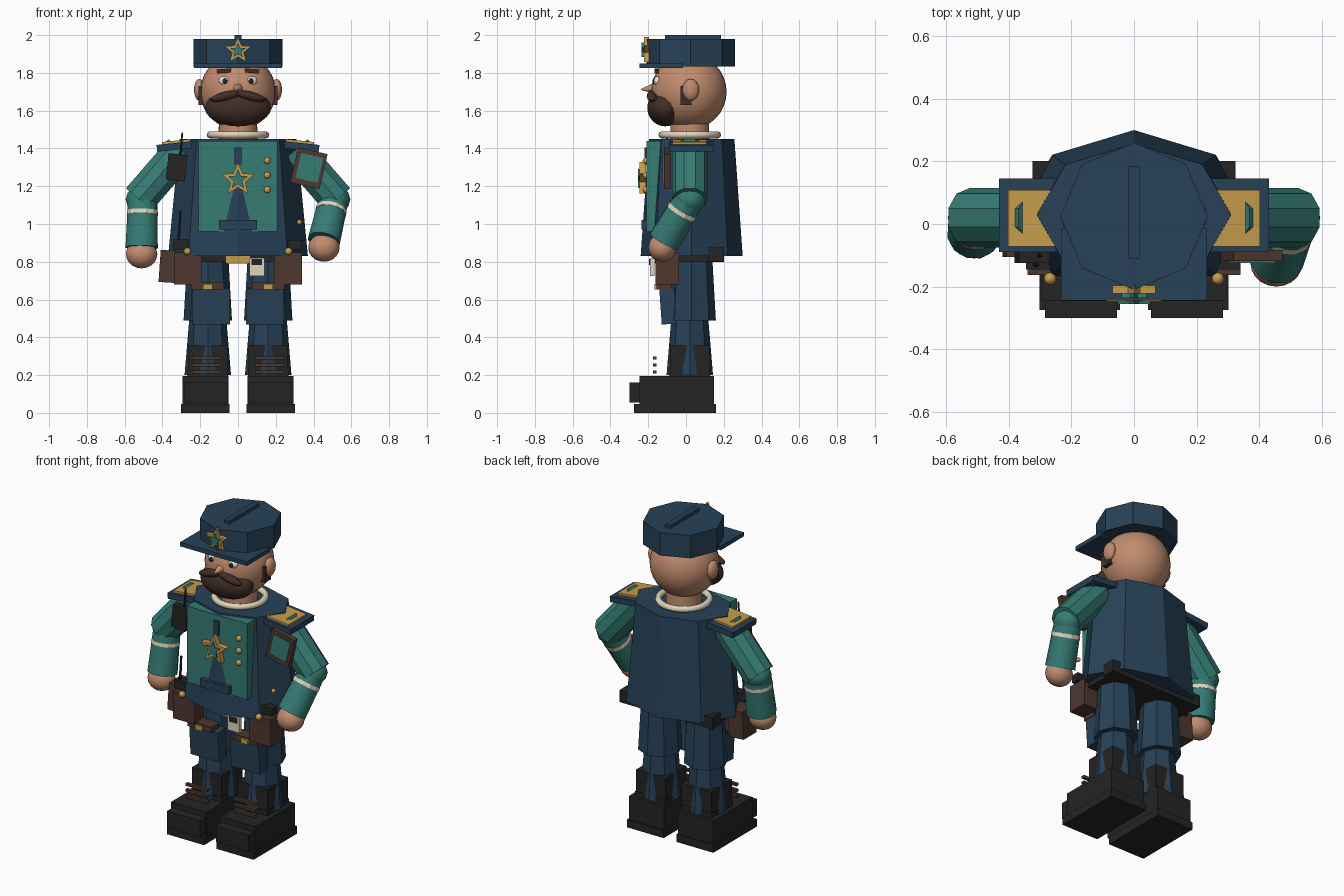
import bpy, bmesh, math
from mathutils import Matrix, Vector, Euler

if "Cube" in bpy.data.objects:
    bpy.data.objects.remove(bpy.data.objects["Cube"], do_unlink=True)


def material(name, r, g, b):
    m = bpy.data.materials.new(name)
    m.use_nodes = True
    m.diffuse_color = (r, g, b, 1)
    m.node_tree.nodes["Principled BSDF"].inputs["Base Color"].default_value = (r, g, b, 1)
    return m


NAVY = material("navy cloth", .02, .053, .095)
TEAL = material("teal cloth", .036, .2, .175)
GOLD = material("gold", .56, .33, .07)
SKIN = material("skin", .53, .26, .155)
BLACK = material("black leather", .018, .018, .018)
BROWN = material("brown leather", .075, .038, .028)
HAIR = material("dark brown hair", .052, .027, .02)
CREAM = material("cream", .75, .67, .5)
WHITE = material("eye white", .85, .82, .76)


def finish(name, bm, mat, smooth=None):
    bmesh.ops.recalc_face_normals(bm, faces=bm.faces)
    me = bpy.data.meshes.new(name)
    bm.to_mesh(me)
    bm.free()
    me.materials.append(mat)
    ob = bpy.data.objects.new(name, me)
    bpy.context.collection.objects.link(ob)
    if smooth:
        bpy.ops.object.select_all(action='DESELECT')
        ob.select_set(True)
        bpy.context.view_layer.objects.active = ob
        bpy.ops.object.shade_smooth_by_angle(angle=math.radians(smooth))
    return ob


def box(name, centre, size, mat, tilt=(0, 0, 0)):
    bm = bmesh.new()
    rot = Euler([math.radians(a) for a in tilt]).to_matrix().to_4x4()
    bmesh.ops.create_cube(bm, size=1, matrix=Matrix.Translation(centre) @ rot @ Matrix.Diagonal((*size, 1)))
    return finish(name, bm, mat)


def ball(name, centre, radii, mat, tilt=0, seg=24):
    bm = bmesh.new()
    rot = Matrix.Rotation(math.radians(tilt), 4, 'Y')
    bmesh.ops.create_uvsphere(bm, u_segments=seg, v_segments=seg // 2, radius=1,
                              matrix=Matrix.Translation(centre) @ rot @ Matrix.Diagonal((*radii, 1)))
    return finish(name, bm, mat, 40)


def tube(name, start, end, r0, r1, mat, seg=8, depth=1, smooth=None):
    # Tapered cylinder between two points; depth squashes its local y
    a, b = Vector(start), Vector(end)
    d = b - a
    turn = Vector((0, 0, 1)).rotation_difference(d).to_matrix().to_4x4()
    bm = bmesh.new()
    bmesh.ops.create_cone(bm, cap_ends=True, segments=seg, radius1=r0, radius2=r1, depth=d.length,
                          matrix=Matrix.Translation((a + b) / 2) @ turn @ Matrix.Diagonal((1, depth, 1, 1)))
    return finish(name, bm, mat, smooth)


def star(name, z, y, radius, thick, mat):
    # Five-pointed plate facing the front
    bm = bmesh.new()
    ring = []
    for i in range(10):
        r = radius if i % 2 == 0 else radius * .45
        a = math.radians(90 + 36 * i)
        ring.append(bm.verts.new((r * math.cos(a), y, z + r * math.sin(a))))
    face = bm.faces.new(ring)
    out = bmesh.ops.extrude_face_region(bm, geom=[face])
    bmesh.ops.translate(bm, vec=(0, thick, 0), verts=[v for v in out["geom"] if isinstance(v, bmesh.types.BMVert)])
    return finish(name, bm, mat)


def torus(name, centre, big, small, mat, seg=28, sides=8):
    bm = bmesh.new()
    rings = []
    for i in range(seg):
        a = math.tau * i / seg
        ring = []
        for j in range(sides):
            b = math.tau * j / sides
            r = big + small * math.cos(b)
            ring.append(bm.verts.new(Vector(centre) + Vector((r * math.cos(a), r * math.sin(a), small * math.sin(b)))))
        rings.append(ring)
    for i in range(seg):
        p, q = rings[i], rings[(i + 1) % seg]
        for j in range(sides):
            k = (j + 1) % sides
            bm.faces.new((p[j], q[j], q[k], p[k]))
    return finish(name, bm, mat, 60)


# Torso, chest panel and belt
tube("torso", (0, .03, .83), (0, .03, 1.45), .37, .31, NAVY, depth=.73)
box("chest_panel", (0, -.168, 1.2), (.42, .08, .48), TEAL)
box("panel_tab_upper", (0, -.21, 1.36), (.035, .02, .09), NAVY)
box("panel_tab_lower", (0, -.215, .995), (.2, .04, .05), NAVY)
for i in range(3):
    ball("chest_button", (.155, -.212, 1.335 - .077 * i), (.018, .018, .018), GOLD, seg=12)
star("chest_star", 1.235, -.247, .092, .035, GOLD)
star("chest_star_centre", 1.235, -.255, .055, .02, TEAL)
box("belt", (0, .035, .82), (.62, .33, .04), BLACK)
box("belt_buckle", (0, -.14, .81), (.13, .05, .04), GOLD)
box("name_tag", (.1, -.178, .772), (.08, .025, .095), CREAM)
box("name_tag_window", (.1, -.192, .798), (.055, .006, .032), BLACK)

# Neck and head
tube("neck", (0, .02, 1.44), (0, .02, 1.56), .105, .1, SKIN, 20, smooth=40)
torus("collar", (0, .02, 1.472), .147, .019, CREAM)
ball("head", (0, .015, 1.7), (.2, .2, .2), SKIN, seg=32)
ball("beard", (0, -.11, 1.615), (.175, .095, .098), HAIR)
tube("nose", (0, -.15, 1.72), (0, -.237, 1.712), .036, .003, SKIN, 10)
for s in (-1, 1):
    ball("moustache", (s * .065, -.178, 1.677), (.085, .03, .024), HAIR, s * 14, 16)
    ball("eye", (s * .07, -.147, 1.757), (.032, .025, .026), WHITE, seg=16)
    ball("pupil", (s * .07, -.168, 1.757), (.014, .01, .015), BLACK, seg=12)
    box("eyebrow", (s * .075, -.155, 1.81), (.075, .025, .022), HAIR, (0, s * 4, 0))
    ball("ear", (s * .205, .025, 1.71), (.028, .045, .058), SKIN, seg=16)
    box("sideburn", (s * .195, 0, 1.68), (.03, .06, .1), HAIR)

# Cap
tube("cap_crown", (0, .025, 1.835), (0, .025, 1.98), .235, .235, NAVY)
box("cap_ridge", (0, .037, 1.985), (.035, .296, .03), NAVY)
box("cap_brim", (0, -.13, 1.838), (.465, .23, .026), NAVY)
star("cap_star", 1.918, -.222, .073, .025, GOLD)
star("cap_star_centre", 1.918, -.236, .042, .02, TEAL)

# Shoulder boards and arms
elbow_z = 1.13
for s, wrist, hand in ((-1, (-.51, -.025, .875), (-.51, -.035, .84)),
                       (1, (.455, -.115, .91), (.455, -.125, .875))):
    box("shoulder_board", (s * .31, .028, 1.413), (.24, .235, .036), NAVY, (0, s * 6, 0))
    box("shoulder_gold", (s * .325, .018, 1.434), (.155, .18, .016), GOLD, (0, s * 6, 0))
    elbow = Vector((s * .525, .02, elbow_z))
    tube("upper_sleeve", (s * .3, .02, 1.39), elbow, .095, .095, TEAL, 10)
    top = Vector((s * .505, .01, 1.12))
    low = Vector(wrist)
    tube("lower_sleeve", top, low, .08, .088, TEAL, 12, smooth=31)
    tube("sleeve_band", top.lerp(low, .2), top.lerp(low, .29), .0835, .0845, CREAM, 12)
    ball("elbow_joint", (s * .51, .02, 1.13), (.085, .085, .075), TEAL, seg=12)
    ball("hand", hand, (.083, .075, .075), SKIN, seg=20)

# Radio on one side, framed patch on the other
box("radio", (-.325, -.1, 1.3), (.1, .05, .14), BLACK, (0, 6, 0))
tube("radio_antenna", (-.305, -.1, 1.36), (-.295, -.1, 1.485), .007, .005, BLACK, 6)
box("patch_frame", (.375, -.1, 1.295), (.16, .035, .19), BROWN, (0, 13, 0))
box("patch_centre", (.378, -.12, 1.297), (.12, .009, .135), TEAL, (0, 13, 0))

# Belt kit
box("holster", (-.365, -.04, .775), (.1, .13, .17), BROWN, (0, 4, 0))
box("holster_grip", (-.3, -.12, .89), (.09, .05, .055), BLACK)
tube("baton", (-.315, -.13, .9), (-.305, -.13, 1.07), .008, .006, BLACK, 6)
box("clip", (.3, -.12, .89), (.08, .05, .05), BLACK)
ball("clip_stud", (.325, -.11, 1.01), (.014, .014, .014), GOLD, seg=10)
for s in (-1, 1):
    box("belt_pouch", (s * .265, -.1, .765), (.15, .125, .17), BROWN)
    ball("pouch_stud", (s * .268, -.175, .855), (.02, .02, .02), GOLD, seg=12)
    box("hip_block", (s * .285, .158, .838), (.08, .085, .075), BLACK)

# Legs and boots
for s in (-1, 1):
    x = s * .16
    tube("thigh", (x, .03, .84), (x, .03, .49), .108, .128, NAVY)
    tube("shin", (x, .02, .51), (x, .02, .2), .097, .123, NAVY)
    box("knee_pad", (s * .142, -.095, .565), (.2, .08, .19), NAVY, (4, 0, 0))
    box("thigh_strap", (x, -.115, .672), (.17, .08, .035), BROWN)
    box("strap_clasp", (x, -.157, .667), (.05, .02, .03), GOLD)
    box("boot_shaft", (x, .02, .28), (.208, .208, .16), BLACK)
    box("boot_ankle", (x, .02, .205), (.215, .215, .04), BLACK)
    box("boot_foot", (s * .172, -.048, .12), (.246, .395, .15), BLACK)
    box("boot_toe_cap", (s * .17, -.265, .108), (.23, .07, .105), BLACK)
    box("boot_sole", (s * .173, -.058, .024), (.258, .435, .048), BLACK)
    for i in range(3):
        box("boot_lace", (s * .168, -.165, .217 + .037 * i), (.152, .02, .016), BROWN)
